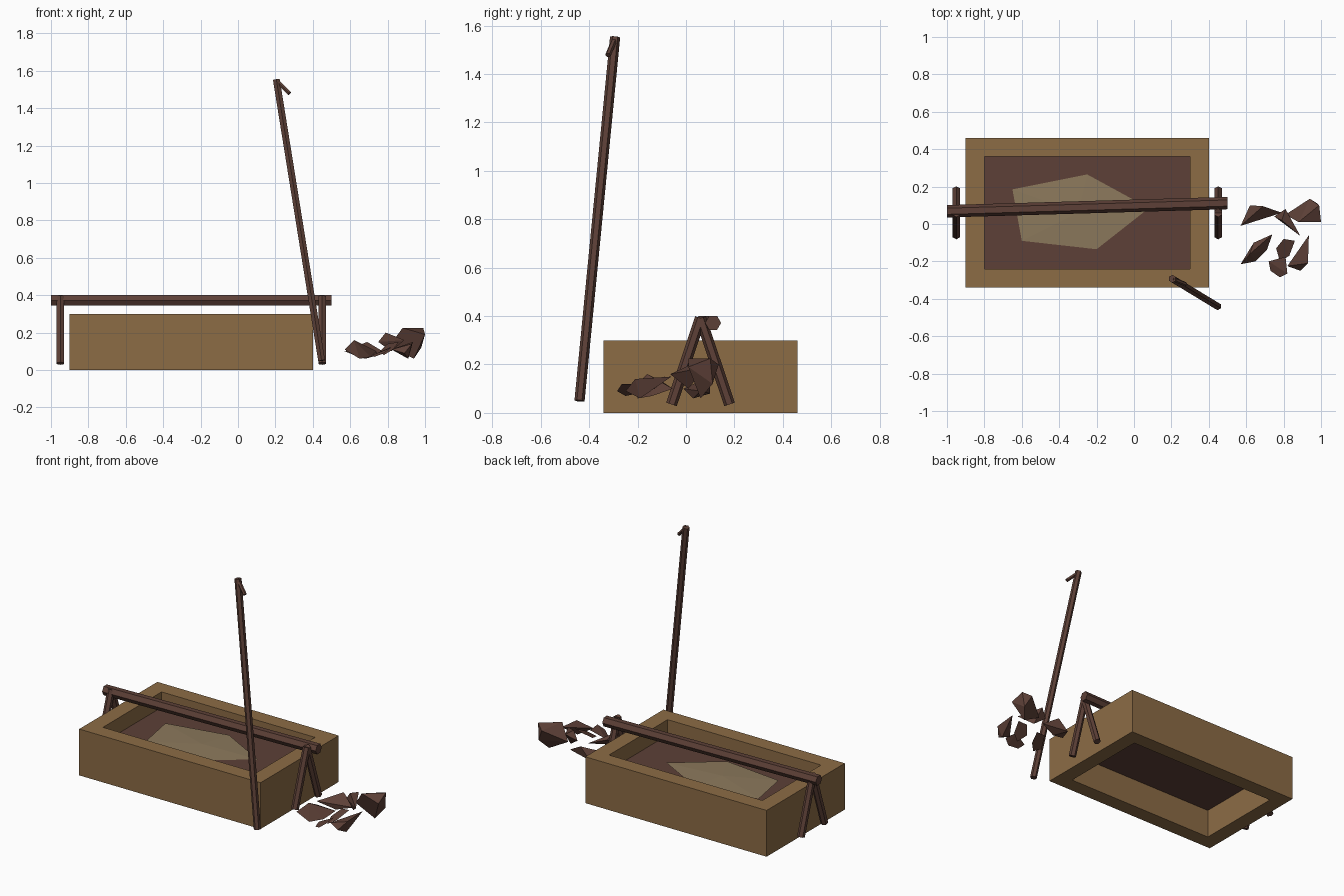
import bpy, bmesh, math
from mathutils import Vector

if "Cube" in bpy.data.objects:
    bpy.data.objects.remove(bpy.data.objects["Cube"])


def material(name, rgb):
    m = bpy.data.materials.new(name)
    m.diffuse_color = (*rgb, 1)
    m.use_nodes = True
    m.node_tree.nodes["Principled BSDF"].inputs["Base Color"].default_value = m.diffuse_color
    return m


WOOD = material("light wood", (0.262, 0.149, 0.060))
DARK = material("dark brown", (0.109, 0.051, 0.038))
PALE = material("pale hide", (0.262, 0.191, 0.107))


def finish(name, bm, mat):
    bmesh.ops.recalc_face_normals(bm, faces=bm.faces[:])
    me = bpy.data.meshes.new(name)
    bm.to_mesh(me)
    bm.free()
    me.materials.append(mat)
    ob = bpy.data.objects.new(name, me)
    bpy.context.collection.objects.link(ob)
    return ob


def rect(x0, x1, y0, y1, z):
    return [(x0, y0, z), (x1, y0, z), (x1, y1, z), (x0, y1, z)]


def loft(bm, a, b):
    """Join two closed rings with quads."""
    n = len(a)
    for i in range(n):
        j = (i + 1) % n
        bm.faces.new((a[i], a[j], b[j], b[i]))


def rod(name, a, b, r, hint=(0, 1, 0), sides=6):
    """Hexagonal rod from a to b, with one corner towards the hint."""
    a, b = Vector(a), Vector(b)
    d = (b - a).normalized()
    u = Vector(hint)
    u = (u - d * u.dot(d)).normalized()
    v = d.cross(u)
    bm = bmesh.new()
    rings = []
    for p in (a, b):
        ring = []
        for i in range(sides):
            t = math.tau * i / sides
            ring.append(bm.verts.new(p + r * (math.cos(t) * u + math.sin(t) * v)))
        rings.append(ring)
        bm.faces.new(ring)
    loft(bm, *rings)
    return finish(name, bm, DARK)


# Open wooden frame: outer and inner rings lofted into a rectangular tube
bm = bmesh.new()
outer, inner = (-0.9, 0.4, -0.34, 0.46), (-0.8, 0.3, -0.24, 0.36)
rings = [[bm.verts.new(c) for c in rect(*size, z)]
         for size, z in ((outer, 0), (outer, 0.3), (inner, 0.3), (inner, 0))]
for i in range(4):
    loft(bm, rings[i], rings[(i + 1) % 4])
finish("frame", bm, WOOD)

# Thin floor panel inside the frame
bm = bmesh.new()
low, high = [[bm.verts.new(c) for c in rect(*inner, z)] for z in (0.19, 0.2)]
bm.faces.new(low)
bm.faces.new(high)
loft(bm, low, high)
finish("floor_panel", bm, DARK)

# Pale hide on the floor, as a shallow fan
bm = bmesh.new()
edge = [bm.verts.new((x, y, 0.204)) for x, y in
        ((-0.65, 0.185), (-0.6, -0.09), (-0.2, -0.135), (0.08, 0.085), (-0.25, 0.265))]
centre = bm.verts.new((-0.3, 0.06, 0.212))
for i in range(5):
    bm.faces.new((centre, edge[i], edge[(i + 1) % 5]))
finish("hide", bm, PALE)

# Cross beam on two A-shaped stands
rod("cross_beam", (-1, 0.068, 0.372), (0.5, 0.112, 0.372), 0.033)
for side, x in (("left", -0.95), ("right", 0.45)):
    for end, y in (("front", -0.06), ("back", 0.18)):
        rod(f"{side}_{end}_leg", (x, y, 0.035), (x, 0.06, 0.392), 0.023)

# Leaning pole with a small hook
rod("pole", (0.447, -0.44, 0.05), (0.205, -0.293, 1.553), 0.021)
rod("pole_hook", (0.205, -0.293, 1.548), (0.275, -0.322, 1.478), 0.012)

# Jagged chunks of debris, each the hull of a few points
chunks = [
    [(0.57, -0.01, 0.10), (0.62, 0.10, 0.08), (0.69, 0.095, 0.15),
     (0.79, 0.06, 0.09), (0.68, 0.03, 0.06)],
    [(0.81, 0.05, 0.13), (0.94, 0.135, 0.20), (0.99, 0.10, 0.225),
     (1.00, 0.01, 0.19), (0.88, 0.01, 0.225), (0.94, 0.06, 0.06), (0.98, 0.11, 0.12)],
    [(0.75, 0.04, 0.15), (0.81, 0.08, 0.19), (0.79, 0.02, 0.20),
     (0.89, -0.065, 0.16), (0.82, 0.01, 0.10)],
    [(0.57, -0.215, 0.11), (0.64, -0.10, 0.13), (0.74, -0.055, 0.10),
     (0.71, -0.14, 0.07), (0.65, -0.20, 0.06), (0.62, -0.16, 0.16)],
    [(0.76, -0.13, 0.10), (0.80, -0.08, 0.14), (0.86, -0.09, 0.15),
     (0.83, -0.17, 0.11), (0.78, -0.20, 0.08)],
    [(0.72, -0.20, 0.08), (0.81, -0.175, 0.12), (0.82, -0.265, 0.12),
     (0.78, -0.285, 0.09), (0.73, -0.25, 0.07)],
    [(0.82, -0.225, 0.11), (0.935, -0.06, 0.15), (0.93, -0.21, 0.14),
     (0.89, -0.25, 0.09), (0.91, -0.19, 0.06)],
]
for i, pts in enumerate(chunks):
    bm = bmesh.new()
    for p in pts:
        bm.verts.new(p)
    bmesh.ops.convex_hull(bm, input=bm.verts[:])
    loose = [v for v in bm.verts if not v.link_faces]
    bmesh.ops.delete(bm, geom=loose, context='VERTS')
    finish(f"debris_chunk_{i + 1}", bm, DARK)
